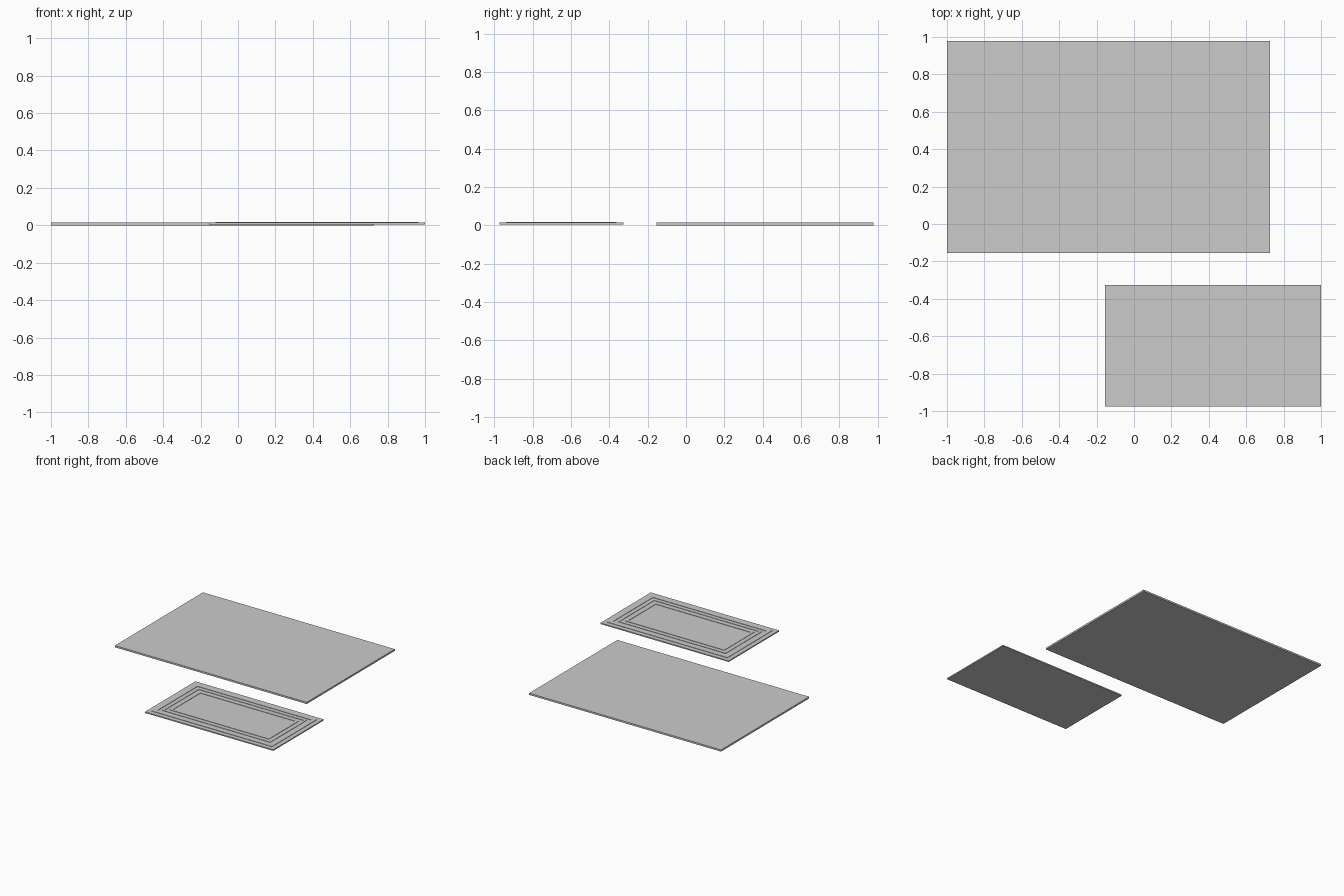
import bpy, bmesh

if "Cube" in bpy.data.objects:
    bpy.data.objects.remove(bpy.data.objects["Cube"])


def slab(name, x0, x1, y0, y1, z0, z1):
    bm = bmesh.new()
    bmesh.ops.create_cube(bm, size=1)
    for v in bm.verts:
        v.co = (x1 if v.co.x > 0 else x0, y1 if v.co.y > 0 else y0, z1 if v.co.z > 0 else z0)
    return finish(name, bm)


def finish(name, bm):
    bmesh.ops.recalc_face_normals(bm, faces=bm.faces)
    me = bpy.data.meshes.new(name)
    bm.to_mesh(me)
    bm.free()
    ob = bpy.data.objects.new(name, me)
    bpy.context.collection.objects.link(ob)
    return ob


def frame(name, rect, inset, width, z0, z1):
    # closed mitred rectangular band
    x0, x1, y0, y1 = rect
    bm = bmesh.new()
    loops = []
    for d, z in ((inset, z0), (inset, z1), (inset + width, z1), (inset + width, z0)):
        loops.append([bm.verts.new(p) for p in (
            (x0 + d, y0 + d, z), (x1 - d, y0 + d, z), (x1 - d, y1 - d, z), (x0 + d, y1 - d, z))])
    for i in range(4):
        a, b = loops[i], loops[(i + 1) % 4]
        for j in range(4):
            k = (j + 1) % 4
            bm.faces.new((a[j], a[k], b[k], b[j]))
    return finish(name, bm)


# Large plain rug
slab("large_rug", -1, 0.727, -0.155, 0.978, 0, 0.014)

# Small rug with raised border bands
rect = (-0.155, 1, -0.975, -0.327)
slab("small_rug", *rect, 0.005, 0.0145)
for i, (inset, width) in enumerate(((0.036, 0.03), (0.09, 0.014), (0.13, 0.02))):
    frame(f"border_band_{i + 1}", rect, inset, width, 0.012, 0.0175)
